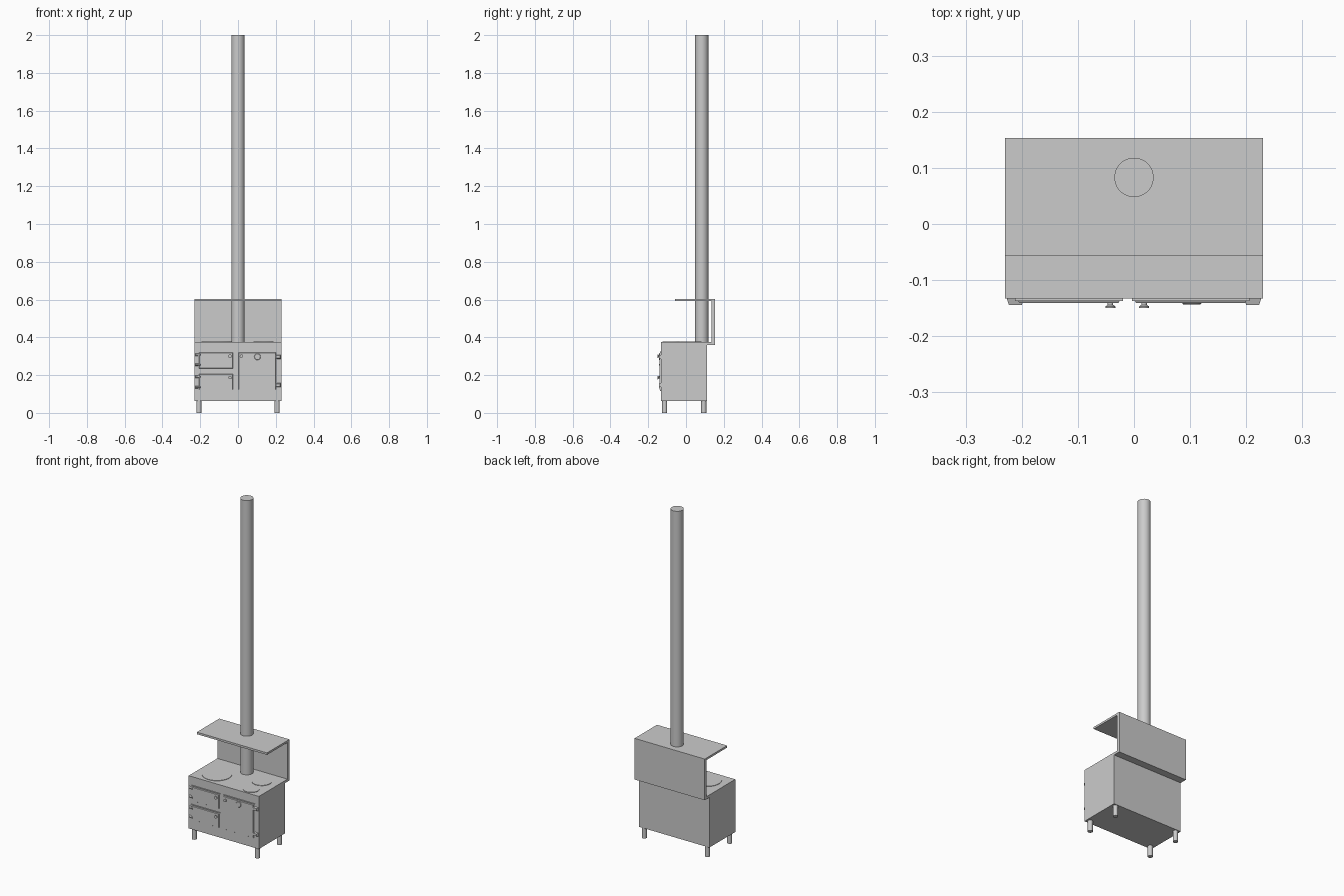
import bpy, bmesh
from math import radians
from mathutils import Matrix

if "Cube" in bpy.data.objects:
    bpy.data.objects.remove(bpy.data.objects["Cube"])


def finish(name, bm, smooth=False):
    bmesh.ops.recalc_face_normals(bm, faces=bm.faces)
    me = bpy.data.meshes.new(name)
    bm.to_mesh(me)
    bm.free()
    ob = bpy.data.objects.new(name, me)
    bpy.context.collection.objects.link(ob)
    if smooth:
        bpy.ops.object.select_all(action='DESELECT')
        ob.select_set(True)
        bpy.context.view_layer.objects.active = ob
        bpy.ops.object.shade_smooth_by_angle(angle=radians(35))
    return ob


def box(name, x0, x1, y0, y1, z0, z1, taper=0.0):
    """Box; taper narrows the front (-y) face."""
    bm = bmesh.new()
    bmesh.ops.create_cube(bm, size=1)
    for v in bm.verts:
        sx, sz = (1 if v.co.x > 0 else -1), (1 if v.co.z > 0 else -1)
        front = v.co.y < 0
        t = taper if front else 0
        v.co = ((x1 if sx > 0 else x0) - sx * t, y0 if front else y1,
                (z1 if sz > 0 else z0) - sz * t)
    return finish(name, bm)


def cylinder(name, x, y, z0, z1, r, n=32):
    bm = bmesh.new()
    bmesh.ops.create_cone(bm, cap_ends=True, segments=n, radius1=r, radius2=r,
                          depth=z1 - z0,
                          matrix=Matrix.Translation((x, y, (z0 + z1) / 2)))
    return finish(name, bm, True)


def front_lathe(name, x, z, profile, n=24):
    """Turned part on the front; profile is (radius, y) from back to front."""
    bm = bmesh.new()
    for (r1, ya), (r2, yb) in zip(profile, profile[1:]):
        m = Matrix.Translation((x, (ya + yb) / 2, z)) @ Matrix.Rotation(radians(90), 4, 'X')
        bmesh.ops.create_cone(bm, cap_ends=True, segments=n, radius1=r1, radius2=r2,
                              depth=ya - yb, matrix=m)
    return finish(name, bm, True)


FRONT = -0.133

# Stove body and legs
box("stove_body", -0.23, 0.23, FRONT, 0.11, 0.063, 0.375)
for x in (-0.207, 0.207):
    for y in (-0.113, 0.094):
        cylinder("leg", x, y, 0, 0.064, 0.0135, 24)

# Hot plates, barely raised
for x, y, r in ((-0.113, -0.035, 0.08), (0.135, 0.03, 0.053), (0.143, -0.08, 0.045)):
    cylinder("hot_plate", x, y, 0.37, 0.3775, r, 48)

# Splash back with lower lip and overhanging shelf, one folded profile
profile = [(0.11, 0.36), (0.153, 0.36), (0.153, 0.604), (-0.057, 0.604),
           (-0.057, 0.592), (0.135, 0.592), (0.135, 0.375), (0.11, 0.375)]
bm = bmesh.new()
face = bm.faces.new([bm.verts.new((-0.23, y, z)) for y, z in profile])
ext = bmesh.ops.extrude_face_region(bm, geom=[face])
bmesh.ops.translate(bm, vec=(0.46, 0, 0),
                    verts=[g for g in ext["geom"] if isinstance(g, bmesh.types.BMVert)])
finish("splash_back_and_shelf", bm)

# Flue pipe
cylinder("flue_pipe", 0, 0.083, 0.37, 2.0, 0.035, 48)

# Doors: rim plate with a chamfered front, hinges and a knob each
doors = [("upper_oven_door", -0.212, -0.02, 0.23, 0.325, -1, -0.042, 0.30, (0.308, 0.256), 0.007),
         ("lower_oven_door", -0.212, -0.02, 0.117, 0.212, -1, -0.042, 0.187, (0.191, 0.137), 0.007),
         ("firebox_door", -0.004, 0.206, 0.117, 0.325, 1, 0.018, 0.30, (0.297, 0.147), 0.011)]
for name, x0, x1, z0, z1, side, kx, kz, hinges, hh in doors:
    box(name, x0, x1, FRONT - 0.004, FRONT + 0.002, z0, z1)
    box(name + "_panel", x0 + 0.005, x1 - 0.005, FRONT - 0.008, FRONT - 0.003,
        z0 + 0.005, z1 - 0.005, 0.003)
    for hz in hinges:
        a, b = sorted((side * 0.196, side * 0.227))
        box("hinge", a, b, FRONT - 0.011, FRONT + 0.001, hz - hh, hz + hh, 0.004)
    front_lathe("door_knob", kx, kz, [(0.005, FRONT), (0.005, -0.144),
                                      (0.009, -0.147), (0.009, -0.15)])

# Round air vent on the firebox door
front_lathe("air_vent", 0.103, 0.297, [(0.017, -0.139), (0.017, -0.142), (0.015, -0.1435)], 32)
